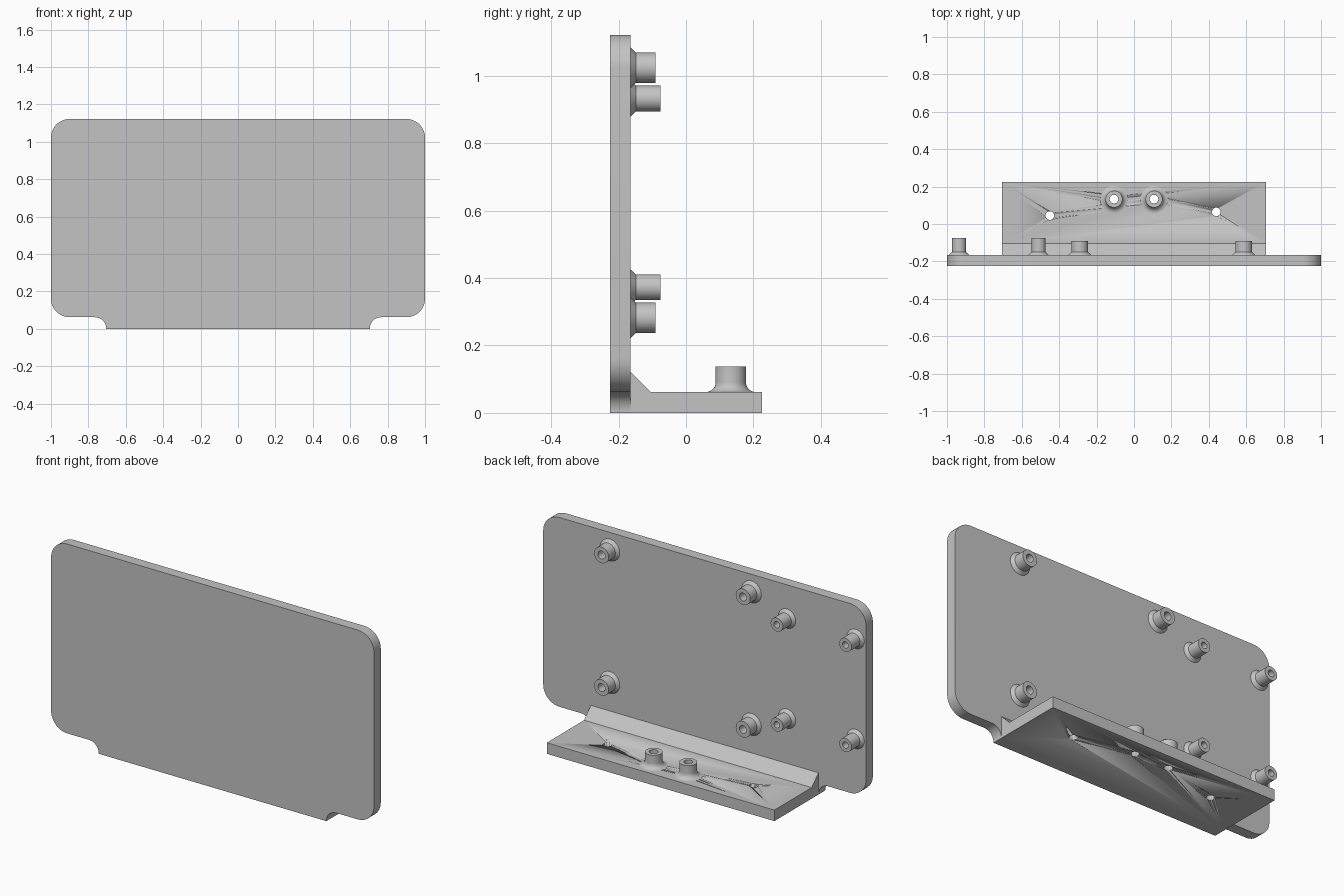
import bpy, bmesh, math
from mathutils import Matrix, Vector

cube = bpy.data.objects.get("Cube")
if cube:
    bpy.data.objects.remove(cube, do_unlink=True)

grey = bpy.data.materials.new("light grey")
grey.use_nodes = True
color = (0.55, 0.55, 0.55, 1)
grey.diffuse_color = color
grey.node_tree.nodes["Principled BSDF"].inputs["Base Color"].default_value = color

FRONT, BACK, REAR = -0.225, -0.165, 0.225
THICK, TOP, TAB = 0.062, 1.122, 0.705


def finish(name, bm, smooth=True):
    bmesh.ops.recalc_face_normals(bm, faces=bm.faces)
    mesh = bpy.data.meshes.new(name)
    bm.to_mesh(mesh)
    bm.free()
    mesh.materials.append(grey)
    obj = bpy.data.objects.new(name, mesh)
    bpy.context.collection.objects.link(obj)
    if smooth:
        bpy.ops.object.select_all(action="DESELECT")
        obj.select_set(True)
        bpy.context.view_layer.objects.active = obj
        bpy.ops.object.shade_smooth_by_angle(angle=math.radians(30))
    return obj


def extrude(name, points, offset):
    bm = bmesh.new()
    face = bm.faces.new([bm.verts.new(p) for p in points])
    grown = bmesh.ops.extrude_face_region(bm, geom=[face])["geom"]
    verts = [g for g in grown if isinstance(g, bmesh.types.BMVert)]
    bmesh.ops.translate(bm, verts=verts, vec=offset)
    return finish(name, bm)


def arc(cx, cy, r, start, end, steps=12):
    angles = [math.radians(start + (end - start) * i / steps) for i in range(steps + 1)]
    return [(cx + r * math.cos(a), cy + r * math.sin(a)) for a in angles]


def lathe(name, profile, location, along_y=False, segments=40):
    bm = bmesh.new()
    verts = [bm.verts.new((r, 0, h)) for r, h in profile]
    edges = [bm.edges.new(pair) for pair in zip(verts, verts[1:])]
    bmesh.ops.spin(bm, geom=verts + edges, axis=(0, 0, 1), cent=(0, 0, 0),
                   angle=math.tau, steps=segments)
    bmesh.ops.remove_doubles(bm, verts=bm.verts, dist=1e-5)
    if along_y:
        bm.transform(Matrix.Rotation(-math.pi / 2, 4, "X"))
    bm.transform(Matrix.Translation(Vector(location)))
    return finish(name, bm)


# Upright panel: rounded corners and concave notches beside the foot tab
R, N = 0.1, 0.06
half = arc(TAB + N, THICK - N, N, 180, 90)
half += arc(1 - R, THICK + R, R, -90, 0) + arc(1 - R, TOP - R, R, 0, 90)
outline = [(TAB, 0)] + half
outline += [(-x, z) for x, z in reversed(outline)]
extrude("upright_panel", [(x, FRONT, z) for x, z in outline], (0, BACK - FRONT, 0))

# Foot with a sloped brace along the panel
side = [(BACK, 0), (REAR, 0), (REAR, THICK), (BACK + 0.06, THICK), (BACK, THICK + 0.06)]
foot = extrude("foot", [(-TAB, y, z) for y, z in side], (2 * TAB, 0, 0))

# Through holes in the foot
BORE = 0.023
posts = [(-0.107, 0.133), (0.107, 0.133)]
for x, y in posts + [(-0.45, 0.045), (0.44, 0.065)]:
    cutter = lathe("hole_cutter", [(0, -0.1), (BORE, -0.1), (BORE, 0.1), (0, 0.1)], (x, y, 0.03))
    cutter.hide_render = True
    cut = foot.modifiers.new("hole", "BOOLEAN")
    cut.operation = "DIFFERENCE"
    cut.solver = "EXACT"
    cut.object = cutter
    bpy.context.view_layer.objects.active = foot
    bpy.ops.object.modifier_apply(modifier=cut.name)
    bpy.data.objects.remove(cutter, do_unlink=True)

# Flared hollow posts on the foot
flare = arc(0.074, 0.029, 0.029, 270, 180, 8)
for i, (x, y) in enumerate(posts):
    lathe(f"foot_post_{i + 1}", flare + [(0.045, 0.075), (BORE, 0.075), (BORE, 0)], (x, y, THICK))


# Standoffs on the back of the panel, with a chamfered base and blind bore
def standoffs(name, xs, zs, radius, length, bore):
    profile = [(radius + 0.016, 0), (radius, 0.016), (radius, length),
               (bore, length), (bore, 0.002), (0, 0.002)]
    for x in xs:
        for z in zs:
            lathe(f"{name}_{'right' if x < 0 else 'left'}", profile, (x, BACK, z), along_y=True)


standoffs("wide_standoff", (-0.29, 0.587), (0.282, 1.024), 0.045, 0.075, 0.022)
standoffs("narrow_standoff", (-0.935, -0.51), (0.373, 0.933), 0.038, 0.09, 0.018)
